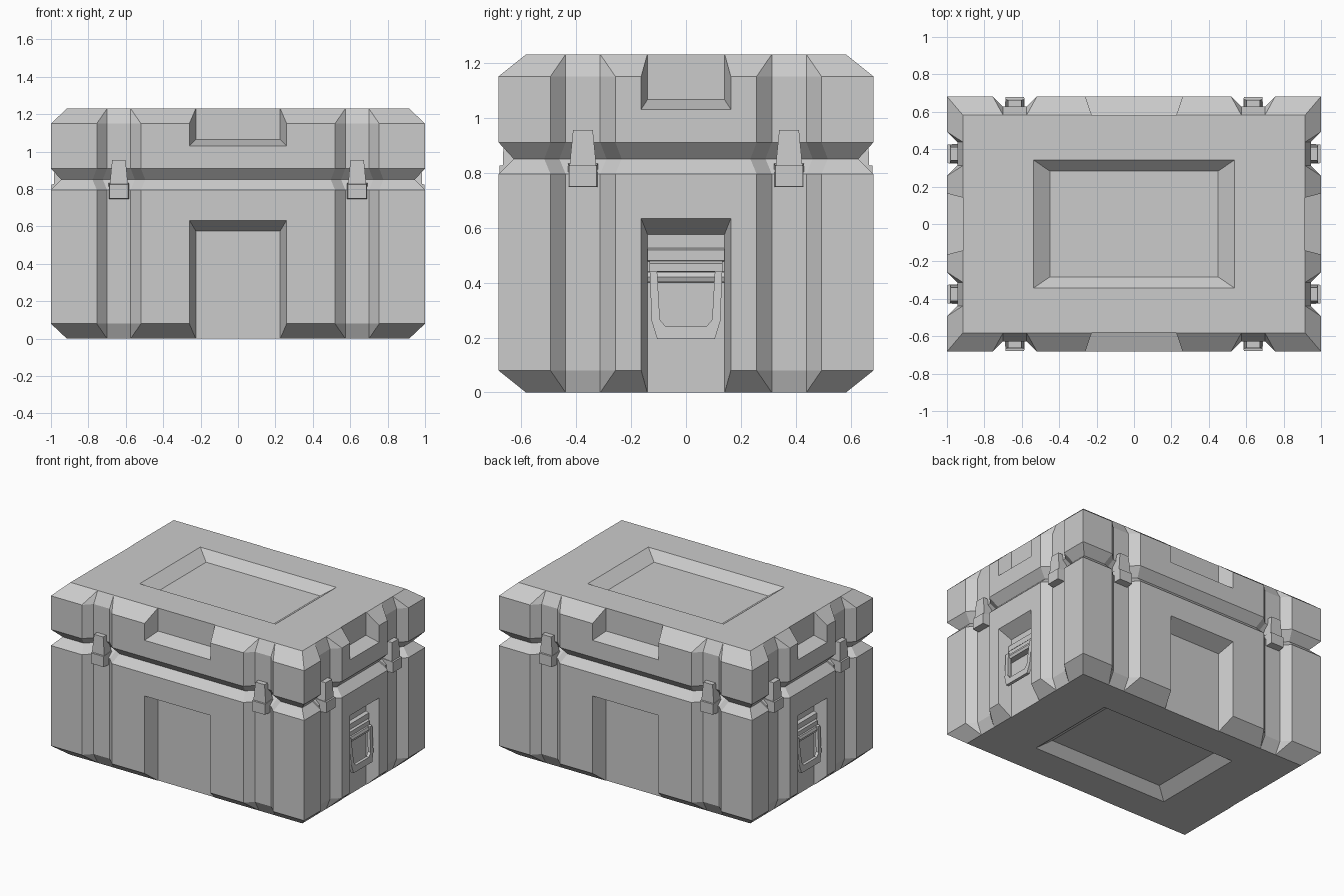
import bpy, bmesh
from math import pi
from mathutils import Matrix, Vector

if "Cube" in bpy.data.objects:
    bpy.data.objects.remove(bpy.data.objects["Cube"])

HX, HY = 1.0, 0.682           # half length, half width
GROOVE_X, GROOVE_Y = 0.637, 0.375   # groove centres on long / short sides
TURNS = [(0, HY, GROOVE_X), (pi / 2, HX, GROOVE_Y),
         (pi, HY, GROOVE_X), (-pi / 2, HX, GROOVE_Y)]


def finish(bm, name):
    bmesh.ops.recalc_face_normals(bm, faces=bm.faces)
    mesh = bpy.data.meshes.new(name)
    bm.to_mesh(mesh)
    bm.free()
    ob = bpy.data.objects.new(name, mesh)
    bpy.context.collection.objects.link(ob)
    return ob


def solid(bm, a, b, m):
    """Solid between two polygons given as (along, outward, up) points."""
    va, vb = [[bm.verts.new(m @ Vector((u, -d, v))) for u, d, v in p] for p in (a, b)]
    bm.faces.new(va)
    bm.faces.new(vb[::-1])
    n = len(va)
    for i in range(n):
        j = (i + 1) % n
        bm.faces.new((va[i], vb[i], vb[j], va[j]))


def rect(u0, u1, v0, v1, d):
    return [(u0, d, v0), (u1, d, v0), (u1, d, v1), (u0, d, v1)]


def turn(angle, axis='Z'):
    return Matrix.Rotation(angle, 4, axis)


# ---- Body: outline with vertical grooves, lofted through the rims and seam
def outline(z, ix=0.0, iy=0.0, rim=False):
    pts = []
    k = 0.0 if rim else 0.414 * ix
    a, b, dep = (0.063, 0.063, 0.0) if rim else (0.118 + k, 0.063 + k, 0.055)
    lx, ly = HX - ix, HY - iy
    for i, (ang, _, c) in enumerate(TURNS):
        length, dist = (lx, ly) if i % 2 == 0 else (ly, lx)
        pts.append((-length, -dist))
        for s in (-c, c):
            pts += [(s - a, -dist), (s - b, dep - dist), (s + b, dep - dist), (s + a, -dist)]
        pts[-9:] = [(turn(ang) @ Vector((x, y, 0)))[:2] for x, y in pts[-9:]]
    return [(x, y, z) for x, y in pts]


bm = bmesh.new()
sections = [outline(0, 0.085, 0.1, True), outline(0.08), outline(0.795),
            outline(0.85, 0.055, 0.055), outline(0.91), outline(1.15),
            outline(1.23, 0.085, 0.1, True)]
rings = [[bm.verts.new(p) for p in s] for s in sections]
n = len(rings[0])
for lo, hi in zip(rings, rings[1:]):
    for i in range(n):
        j = (i + 1) % n
        bm.faces.new((lo[i], lo[j], hi[j], hi[i]))
bm.faces.new(rings[0][::-1])
bm.faces.new(rings[-1])
bmesh.ops.remove_doubles(bm, verts=bm.verts, dist=1e-4)
case = finish(bm, "case_body")


# ---- Recesses: tapered cutters in the four sides, lid and underside
def recess(bm, outer, inner, mouth, floor, m):
    t = 0.2   # extend the mouth past the surface
    big = [o + (o - i) * t for o, i in zip(outer, inner)]
    solid(bm, rect(*big, mouth + (mouth - floor) * t), rect(*inner, floor), m)


bm = bmesh.new()
for i, (ang, dist, _) in enumerate(TURNS):
    wo, wi = (0.26, 0.225) if i % 2 == 0 else (0.163, 0.14)
    floor = dist - (0.103 if i % 2 == 0 else 0.088)
    recess(bm, (-wo, wo, -0.1, 0.633), (-wi, wi, -0.1, 0.575), dist, floor, turn(ang))
    recess(bm, (-wo, wo, 1.03, 1.4), (-wi, wi, 1.066, 1.4), dist, floor, turn(ang))
for ang, mouth in ((-pi / 2, 1.23), (pi / 2, 0.0)):
    recess(bm, (-0.537, 0.537, -0.342, 0.342), (-0.45, 0.45, -0.283, 0.283),
           mouth, mouth - 0.062, turn(ang, 'X'))
cutter = finish(bm, "recess_cutter")
cutter.hide_render = True
mod = case.modifiers.new("recesses", 'BOOLEAN')
mod.operation, mod.solver, mod.object = 'DIFFERENCE', 'EXACT', cutter
bpy.context.view_layer.objects.active = case
bpy.ops.object.modifier_apply(modifier=mod.name)
bpy.data.objects.remove(cutter)

# ---- Latches: tapered lever over a wider catch box, two per side
for ang, dist, c in TURNS:
    for s in (-c, c):
        m = turn(ang) @ Matrix.Translation((s, -dist, 0))
        bm = bmesh.new()
        for d in (0,):
            lever = [(-0.049, -0.015, 0.82), (0.049, -0.015, 0.82),
                     (0.036, -0.02, 0.955), (-0.036, -0.02, 0.955)]
            solid(bm, lever, [(u, -0.1 if v < 0.9 else -0.06, v) for u, _, v in lever], m @ Matrix.Translation((0, 0, 0)))
        solid(bm, rect(-0.05, 0.05, 0.75, 0.825, -0.004),
              rect(-0.055, 0.055, 0.745, 0.833, -0.09), m)
        finish(bm, "latch")

# ---- Carry handles: bracket and hanging loop in each end recess
HALF_LOOP = [(0.132, 0.44), (0.125, 0.26), (0.105, 0.195)]
HALF_HOLE = [(0.074, 0.24), (0.095, 0.265), (0.105, 0.44)]
for ang in (pi / 2, -pi / 2):
    m = turn(ang)
    bm = bmesh.new()
    for w, prof in ((0.14, [(0.9, 0.53), (0.935, 0.518), (0.935, 0.48), (0.9, 0.475)]),
                    (0.132, [(0.9, 0.49), (0.925, 0.48), (0.945, 0.47), (0.945, 0.44), (0.9, 0.435)]),
                    (0.14, [(0.9, 0.44), (0.955, 0.438), (0.962, 0.42), (0.955, 0.402), (0.9, 0.4)])):
        solid(bm, [(-w, d, v) for d, v in prof], [(w, d, v) for d, v in prof], m)
    finish(bm, "handle_bracket")

    bm = bmesh.new()
    loop = (HALF_LOOP + [(-u, v) for u, v in HALF_LOOP[::-1]]
            + [(-u, v) for u, v in HALF_HOLE[::-1]] + HALF_HOLE)
    tilt = lambda v: 0.945 + (0.44 - v) * 0.08
    solid(bm, [(u, tilt(v) + 0.022, v) for u, v in loop],
          [(u, tilt(v), v) for u, v in loop], m)
    finish(bm, "handle_loop")
